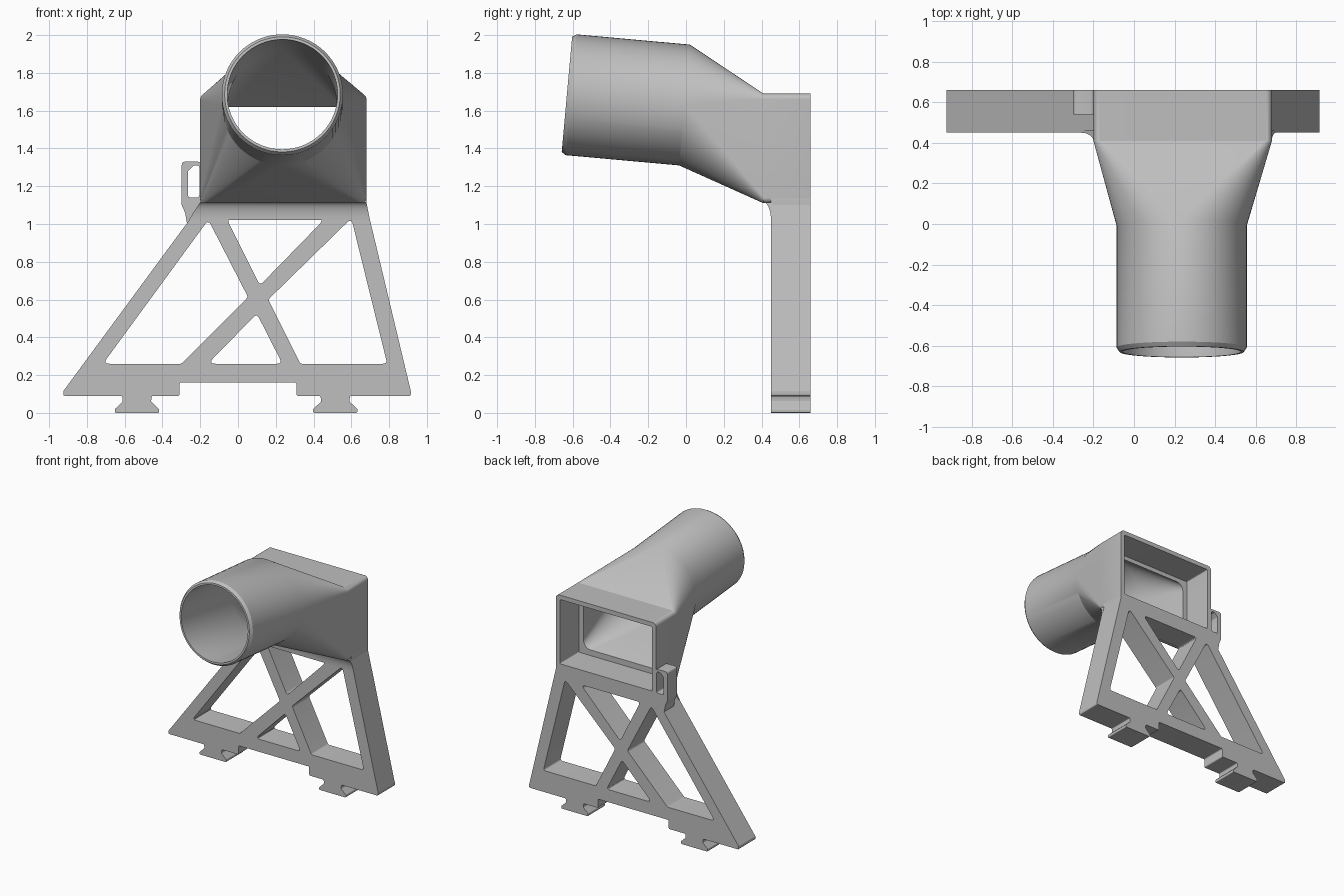
import bpy, bmesh, math
from mathutils import Vector

cube = bpy.data.objects.get("Cube")
if cube:
    bpy.data.objects.remove(cube, do_unlink=True)

grey = bpy.data.materials.new("plain grey")
grey.use_nodes = True
COLOUR = (0.52, 0.52, 0.52, 1)
grey.diffuse_color = COLOUR
grey.node_tree.nodes["Principled BSDF"].inputs["Base Color"].default_value = COLOUR


def finish(name, bm):
    """Clean the mesh, link it and smooth only its gentle edges."""
    bmesh.ops.remove_doubles(bm, verts=bm.verts, dist=0.0002)
    bmesh.ops.recalc_face_normals(bm, faces=bm.faces)
    mesh = bpy.data.meshes.new(name)
    bm.to_mesh(mesh)
    bm.free()
    mesh.materials.append(grey)
    obj = bpy.data.objects.new(name, mesh)
    bpy.context.collection.objects.link(obj)
    bpy.ops.object.select_all(action='DESELECT')
    obj.select_set(True)
    bpy.context.view_layer.objects.active = obj
    bpy.ops.object.shade_smooth_by_angle(angle=math.radians(30))
    return obj


def rounded(points, radius, steps=5):
    """Round every corner of a closed 2D outline."""
    pts = [Vector(p) for p in points]
    out = []
    for i, p in enumerate(pts):
        a, b = pts[i - 1] - p, pts[(i + 1) % len(pts)] - p
        half = a.angle(b) / 2
        trim = min(radius / math.tan(half), 0.4 * a.length, 0.4 * b.length)
        start, end = p + a.normalized() * trim, p + b.normalized() * trim
        for k in range(steps + 1):
            t = k / steps
            out.append(start * (1 - t) ** 2 + p * (2 * t * (1 - t)) + end * t * t)
    return out


def plate(name, loops, y_front, y_back):
    """Extrude an outline with holes from y_front to y_back."""
    curve = bpy.data.curves.new(name + " outline", 'CURVE')
    curve.dimensions = '2D'
    curve.fill_mode = 'BOTH'
    curve.extrude = (y_back - y_front) / 2
    for loop in loops:
        spline = curve.splines.new('POLY')
        spline.points.add(len(loop) - 1)
        for point, co in zip(spline.points, loop):
            point.co = (co.x, co.y, 0, 1)
        spline.use_cyclic_u = True
    helper = bpy.data.objects.new(name + " helper", curve)
    bpy.context.collection.objects.link(helper)
    deps = bpy.context.evaluated_depsgraph_get()
    mesh = bpy.data.meshes.new_from_object(helper.evaluated_get(deps))
    bm = bmesh.new()
    bm.from_mesh(mesh)
    bpy.data.objects.remove(helper, do_unlink=True)
    bpy.data.meshes.remove(mesh)
    middle = (y_front + y_back) / 2
    for v in bm.verts:
        v.co = (v.co.x, middle - v.co.z, v.co.y)
    return finish(name, bm)


def foot(x):
    """Dovetail foot outline, from left to right."""
    return [(x - .078, .09), (x - .075, .06), (x - .117, .02), (x - .117, 0),
            (x + .117, 0), (x + .117, .02), (x + .075, .06), (x + .078, .09)]


# Braced support frame with two dovetail feet
outline = ([(-.925, .09)] + foot(-.535) + [(-.31, .09), (-.31, .16), (.31, .16), (.31, .09)]
           + foot(.515) + [(.915, .09), (.915, .115), (.68, 1.1), (.68, 1.14),
                           (-.2, 1.14), (-.2, 1.1), (-.925, .115)])
holes = [
    [(-.715, .26), (-.3, .26), (.053, .613), (-.157, 1.022)],
    [(-.06, 1.028), (.46, 1.028), (.116, .675)],
    [(-.16, .26), (.235, .26), (.1, .525)],
    [(.33, .26), (.79, .26), (.6, 1.03), (.16, .6)],
]
plate("support_frame", [rounded(outline, .01)] + [rounded(h, .018) for h in holes], .45, .66)

# Small side loop
loop = [(-.27, 1.0), (-.28, 1.06), (-.298, 1.1), (-.298, 1.33), (-.195, 1.33), (-.195, 1.0)]
slot = [(-.265, 1.14), (-.205, 1.14), (-.205, 1.31), (-.235, 1.31), (-.265, 1.28)]
plate("side_loop", [rounded(loop, .02), rounded(slot, .015)], .54, .66)

# Concave fillet under the box, widening into the frame
bm = bmesh.new()
rows = []
for k in range(9):
    a = math.pi / 2 * k / 8
    y, z = .45 - .04 * (1 - math.sin(a)), 1.02 + .1 * (1 - math.sin(a)) if k == 8 else 0
    y = .41 + .04 * (1 - math.cos(a))
    y, z = .45 - .04 * (1 - math.sin(a)), 1.02 + .095 * math.cos(a)
    wide = math.cos(a)
    left, right = -.262 + .062 * wide, .699 - .019 * wide
    rows.append([bm.verts.new(c) for c in
                 ((left, y, z), (right, y, z), (right, .46, z), (left, .46, z))])
for r, s in zip(rows, rows[1:]):
    for i in range(4):
        j = (i + 1) % 4
        bm.faces.new((r[i], r[j], s[j], s[i]))
bm.faces.new(rows[0])
bm.faces.new(rows[-1])
finish("box_fillet", bm)


# Hollow duct: rectangular box, blend to round, tilted tube
TILT = .09
AXIS = Vector((0, -math.cos(TILT), math.sin(TILT)))
BEND = Vector((.235, -.008, 1.63))
LENGTH = .625


def ring(bm, centre, half_w, half_h, radius, tilt=0, steps=16):
    """Rounded rectangle, a circle when all three sizes agree."""
    up = Vector((0, math.sin(tilt), math.cos(tilt)))
    verts = []
    for q, (sx, sz) in enumerate(((1, 1), (-1, 1), (-1, -1), (1, -1))):
        for k in range(steps + 1):
            a = (q + k / steps) * math.pi / 2
            x = sx * (half_w - radius) + radius * math.cos(a)
            z = sz * (half_h - radius) + radius * math.sin(a)
            verts.append(bm.verts.new(Vector(centre) + Vector((x, 0, 0)) + up * z))
    return verts


def circle(bm, along, radius):
    return ring(bm, BEND + AXIS * along, radius, radius, radius, TILT)


bm = bmesh.new()
rings = [
    ring(bm, (.24, .66, 1.4), .44, .29, .03),
    ring(bm, (.24, .41, 1.4), .44, .29, .03),
    circle(bm, 0, .321),
    circle(bm, LENGTH - .022, .321),
    circle(bm, LENGTH, .306),
    circle(bm, LENGTH, .292),
    circle(bm, 0, .288),
    ring(bm, (.24, .42, 1.405), .365, .215, .06),
    ring(bm, (.24, .42, 1.4), .405, .255, .008),
    ring(bm, (.24, .66, 1.4), .405, .255, .008),
]
for r, s in zip(rings, rings[1:] + rings[:1]):
    for i in range(len(r)):
        j = (i + 1) % len(r)
        bm.faces.new((r[i], r[j], s[j], s[i]))
finish("duct", bm)
